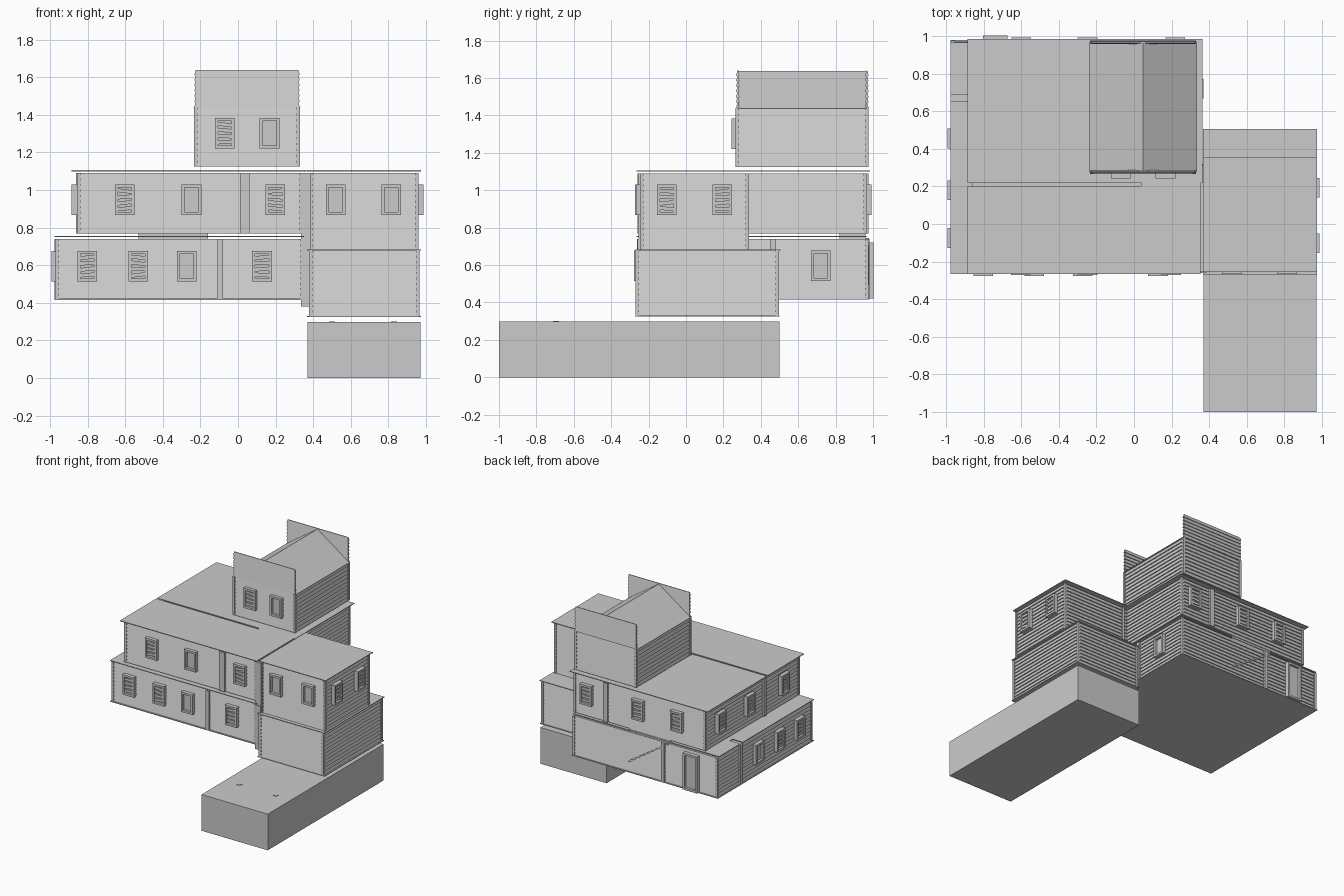
import bpy, bmesh, math, random
from mathutils import Matrix, Vector

if "Cube" in bpy.data.objects:
    bpy.data.objects.remove(bpy.data.objects["Cube"])

random.seed(4)


def finish(bm, name):
    bmesh.ops.recalc_face_normals(bm, faces=bm.faces)
    me = bpy.data.meshes.new(name)
    bm.to_mesh(me)
    bm.free()
    ob = bpy.data.objects.new(name, me)
    bpy.context.collection.objects.link(ob)
    return ob


def add_box(bm, x0, x1, y0, y1, z0, z1, mat=None):
    m = Matrix.Translation(((x0 + x1) / 2, (y0 + y1) / 2, (z0 + z1) / 2)) @ \
        Matrix.Diagonal((x1 - x0, y1 - y0, z1 - z0, 1))
    bmesh.ops.create_cube(bm, size=1, matrix=(mat @ m) if mat else m)


def box(name, *dims):
    bm = bmesh.new()
    add_box(bm, *dims)
    return finish(bm, name)


def siding(name, x0, x1, y0, y1, z0, z1, depth=0.008):
    """Closed block with overlapping clapboards: saw-tooth rings up the wall."""
    bm = bmesh.new()
    n = max(1, round((z1 - z0) / 0.03))
    levels = []
    for i in range(n):
        levels += [(z0 + (z1 - z0) * i / n, 0), (z0 + (z1 - z0) * (i + 1) / n, depth)]
    prev = None
    for z, d in levels:
        ring = [bm.verts.new((x, y, z)) for x, y in
                ((x0 + d, y0 + d), (x1 - d, y0 + d), (x1 - d, y1 - d), (x0 + d, y1 - d))]
        if prev:
            for k in range(4):
                bm.faces.new((prev[k], prev[(k + 1) % 4], ring[(k + 1) % 4], ring[k]))
        else:
            bm.faces.new(ring)
        prev = ring
    bm.faces.new(prev)
    return finish(bm, name)


def corner_boards(name, x0, x1, y0, y1, z0, z1, w=0.016):
    bm = bmesh.new()
    for x in (x0, x1):
        for y in (y0, y1):
            sx = 1 if x == x0 else -1
            sy = 1 if y == y0 else -1
            xa, xb = sorted((x - sx * 0.003, x + sx * w))
            ya, yb = sorted((y - sy * 0.003, y + sy * w))
            add_box(bm, xa, xb, ya, yb, z0, z1)
    return finish(bm, name)


def window(name, x, y, zc, side, slats, w=0.105, h=0.163):
    """Frame on a wall; side gives the way it faces. Slats are crooked boards."""
    ang = {'front': 0, 'right': 90, 'back': 180, 'left': 270}[side]
    mat = Matrix.Translation((x, y, zc)) @ Matrix.Rotation(math.radians(ang), 4, 'Z')
    bm = bmesh.new()
    t, p = 0.016, 0.027
    for s in (-1, 1):
        a, b = sorted((s * w / 2, s * (w / 2 - t)))
        add_box(bm, a, b, -p, 0.005, -h / 2, h / 2, mat)
        a, b = sorted((s * h / 2, s * (h / 2 - t)))
        add_box(bm, -w / 2 + t, w / 2 - t, -p, 0.005, a, b, mat)
    add_box(bm, -w / 2 + t, w / 2 - t, -0.006, 0.005, -h / 2 + t, h / 2 - t, mat)
    if slats:
        for i in range(4):
            z = -h / 2 + 0.035 + i * 0.031
            tilt = Matrix.Translation((0, 0, z)) @ Matrix.Rotation(random.uniform(-.15, .15), 4, 'Y')
            add_box(bm, -w / 2 + 0.012, w / 2 - 0.012, -0.02, -0.012, -0.01, 0.01, mat @ tilt)
    return finish(bm, name)


# Long foundation block under the right wing, with two small post sockets
box("foundation", 0.37, 0.97, -1.0, 0.5, 0.0, 0.297)
for i, x in enumerate((0.50, 0.83)):
    box(f"post_socket_{i}", x - 0.015, x + 0.015, -0.71, -0.68, 0.29, 0.301)

# Clapboard storeys
blocks = {
    "ground_storey": (-0.967, 0.345, -0.252, 0.972, 0.42, 0.74),
    "upper_storey": (-0.853, 0.34, -0.248, 0.965, 0.77, 1.09),
    "wing_lower": (0.38, 0.962, -0.268, 0.495, 0.33, 0.68),
    "wing_upper": (0.38, 0.958, -0.243, 0.335, 0.68, 1.09),
    "tower": (-0.232, 0.328, 0.268, 0.972, 1.125, 1.44),
}
for name, d in blocks.items():
    siding(name, *d)
    corner_boards(name + "_corner_boards", *d)

# Link between main house and wing
siding("link_lower", 0.33, 0.39, -0.235, 0.32, 0.42, 0.68)
siding("link_upper", 0.33, 0.39, -0.23, 0.32, 0.77, 1.09)

# Thin overhanging floor and roof sheets
T = 0.006


def sheet(name, x0, x1, y0, y1, z):
    box(name, x0, x1, y0, y1, z, z + T)


sheet("ground_floor_sheet", -0.975, 0.35, -0.262, 0.98, 0.416)
sheet("wing_floor_sheet", 0.368, 0.973, -0.27, 0.5, 0.325)
sheet("ground_roof_front", -0.975, 0.35, -0.265, 0.655, 0.75)
sheet("ground_roof_back", -0.975, 0.35, 0.69, 0.965, 0.75)
sheet("ground_roof_join", -0.88, 0.35, 0.655, 0.69, 0.75)
sheet("upper_roof_front", -0.885, 0.355, -0.265, 0.203, 1.10)
sheet("upper_roof_back", -0.885, 0.365, 0.218, 0.985, 1.10)
sheet("upper_roof_join", 0.04, 0.355, 0.203, 0.218, 1.10)
sheet("wing_roof", 0.368, 0.973, -0.255, 0.355, 1.10)
sheet("wing_ledge", 0.368, 0.973, -0.272, 0.505, 0.678)

# Tower false fronts and the gable roof between them
siding("false_front", -0.232, 0.328, 0.268, 0.286, 1.44, 1.64, 0.006)
siding("false_back", -0.232, 0.328, 0.958, 0.976, 1.44, 1.64, 0.006)
bm = bmesh.new()
ends = [[bm.verts.new((x, y, z)) for x, z in ((-0.24, 1.438), (0.336, 1.438), (0.048, 1.637))]
        for y in (0.277, 0.967)]
bm.faces.new(ends[0])
bm.faces.new(ends[1])
for k in range(3):
    bm.faces.new((ends[0][k], ends[0][(k + 1) % 3], ends[1][(k + 1) % 3], ends[1][k]))
finish(bm, "tower_gable_roof")

# Vertical boards covering the joints of the walls
joints = [
    (-0.11, -0.08, -0.262, -0.24, 0.42, 0.74), (0.01, 0.06, -0.258, -0.24, 0.77, 1.09),
    (0.03, 0.07, 0.955, 0.975, 0.77, 1.09), (0.335, 0.385, -0.255, -0.22, 0.66, 1.09),
    (0.335, 0.385, -0.26, -0.22, 0.38, 0.74), (-0.863, -0.84, 0.19, 0.225, 0.77, 1.09),
    (-0.977, -0.95, 0.655, 0.69, 0.42, 0.74), (-0.49, -0.46, 0.96, 0.982, 0.42, 0.74),
    (0.33, 0.355, 0.45, 0.48, 0.42, 0.74),
]
for i, d in enumerate(joints):
    box(f"joint_board_{i}", *d)

# Windows: (x, y, z centre, side, boarded up)
G, U, W = 0.595, 0.948, 1.302
windows = [(-0.802, -0.25, G, 'front', 1), (-0.53, -0.25, G, 'front', 1),
           (-0.272, -0.25, G, 'front', 0), (0.128, -0.25, G, 'front', 1),
           (-0.602, -0.245, U, 'front', 1), (-0.247, -0.245, U, 'front', 0),
           (0.198, -0.245, U, 'front', 1),
           (0.52, -0.24, U, 'front', 0), (0.815, -0.24, U, 'front', 0),
           (-0.07, 0.27, W, 'front', 1), (0.168, 0.27, W, 'front', 0),
           (0.96, -0.102, U, 'right', 1), (0.96, 0.193, U, 'right', 1),
           (0.342, 0.72, G, 'right', 0),
           (-0.965, 0.455, G, 'left', 0), (-0.965, 0.18, G, 'left', 1),
           (-0.965, -0.075, G, 'left', 1),
           (-0.86, 0.79, U, 'left', 1), (-0.86, 0.415, U, 'left', 1), (-0.86, -0.03, U, 'left', 1),
           (-0.6, 0.965, U, 'back', 1), (-0.247, 0.965, U, 'back', 1), (0.22, 0.965, U, 'back', 1)]
for i, (x, y, z, side, boarded) in enumerate(windows):
    window(f"window_{side}_{i}", x, y, z, side, boarded)

# Back door, and the sloping stair trim beside it
window("back_door", -0.737, 0.975, 0.57, 'back', 0, w=0.13, h=0.30)
box("stairwell_head", -0.53, -0.16, 0.82, 0.96, 0.738, 0.772)
bm = bmesh.new()
a, b = Vector((-0.16, 0.97, 0.50)), Vector((-0.52, 0.97, 0.74))
rot = Matrix.Rotation(math.atan2(b.z - a.z, a.x - b.x), 4, 'Y')
L = (b - a).length / 2
add_box(bm, -L, L, -0.008, 0.008, -0.006, 0.006, Matrix.Translation((a + b) / 2) @ rot)
finish(bm, "stair_trim")
